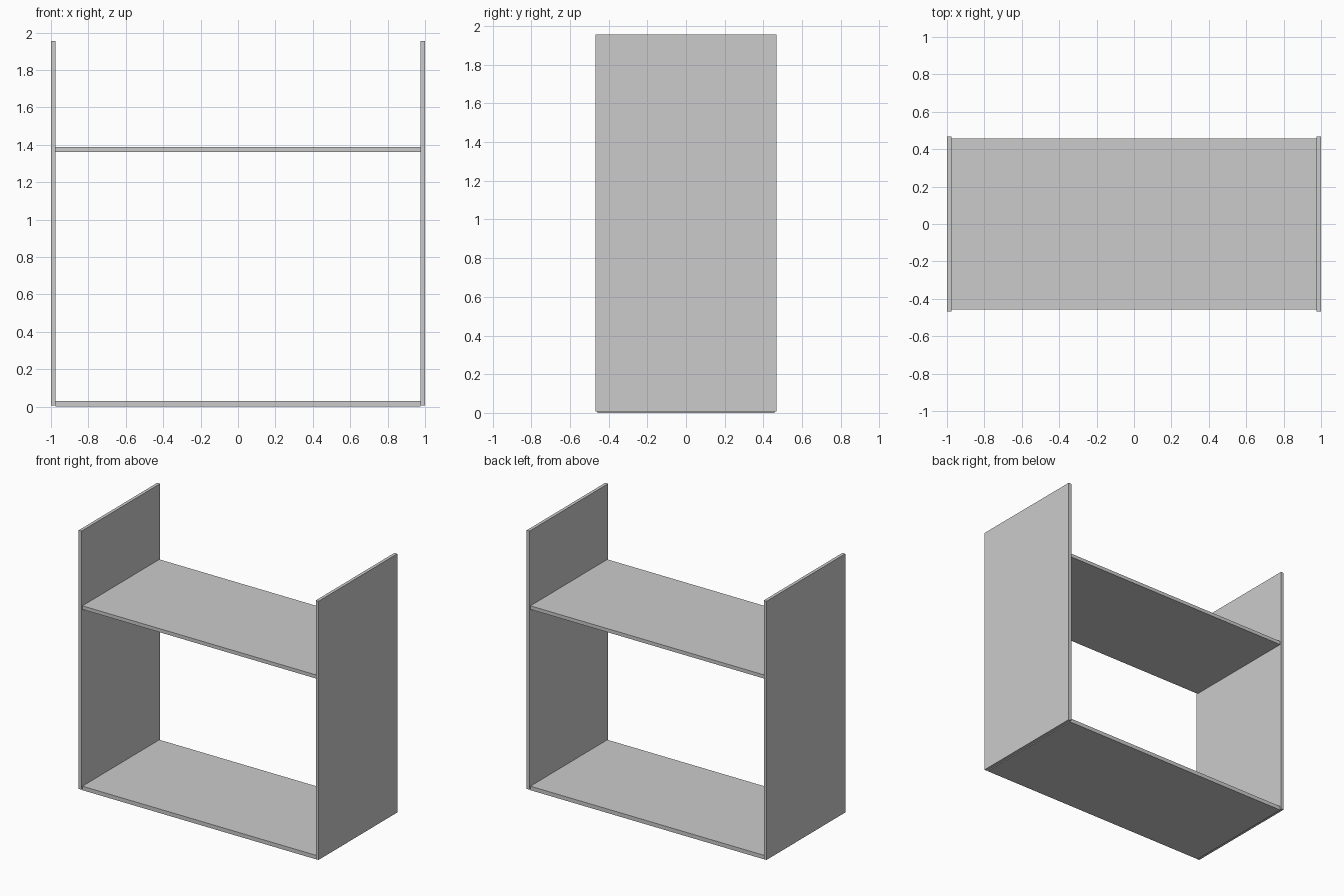
import bpy

if "Cube" in bpy.data.objects:
    bpy.data.objects.remove(bpy.data.objects["Cube"])


def board(name, x, y, z):
    """Box from (min, max) ranges on each axis."""
    spans = (x, y, z)
    bpy.ops.mesh.primitive_cube_add(size=1, location=[(a + b) / 2 for a, b in spans])
    obj = bpy.context.object
    obj.name = name
    obj.scale = [b - a for a, b in spans]
    bpy.ops.object.transform_apply(location=False, rotation=False, scale=True)
    return obj


# Upright side panels
for name, side in (("left_panel", -1), ("right_panel", 1)):
    board(name, sorted((side * 0.976, side * 1.0)), (-0.468, 0.468), (0.007, 1.956))

# Shelves, slightly shallower than the panels
for name, bottom, top in (("bottom_shelf", 0.0, 0.03), ("upper_shelf", 1.362, 1.389)):
    board(name, (-0.977, 0.977), (-0.458, 0.458), (bottom, top))
